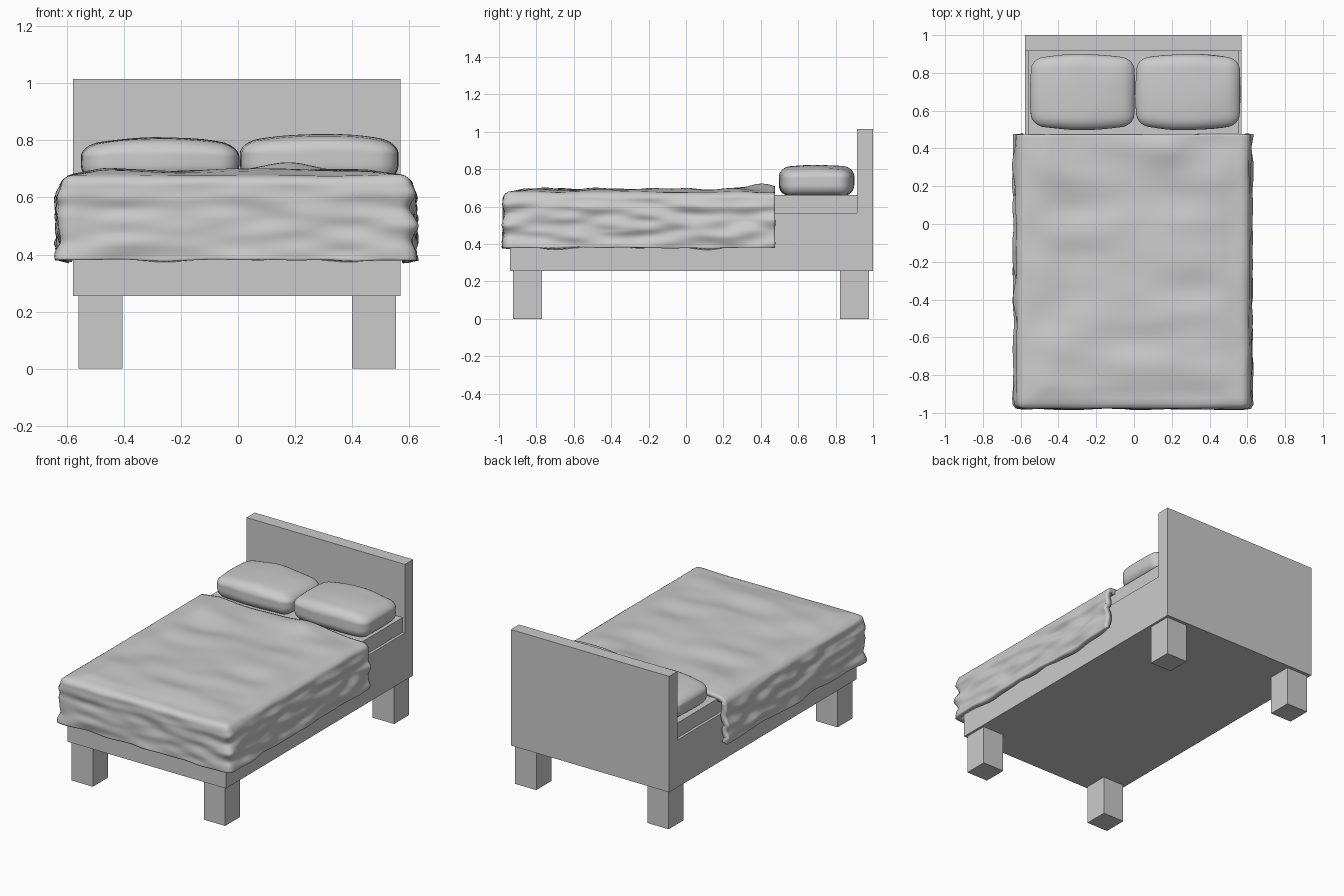
import bpy, bmesh, math
from mathutils import Vector, noise

if "Cube" in bpy.data.objects:
    bpy.data.objects.remove(bpy.data.objects["Cube"])

CX = -0.004  # bed centre line


def add_object(name, bm):
    bmesh.ops.recalc_face_normals(bm, faces=bm.faces[:])
    me = bpy.data.meshes.new(name)
    bm.to_mesh(me)
    bm.free()
    ob = bpy.data.objects.new(name, me)
    bpy.context.collection.objects.link(ob)
    return ob


def box(name, lo, hi):
    lo, hi = Vector(lo), Vector(hi)
    bm = bmesh.new()
    bmesh.ops.create_cube(bm, size=1)
    for v in bm.verts:
        v.co = Vector(lo[i] + (v.co[i] + 0.5) * (hi[i] - lo[i]) for i in range(3))
    return add_object(name, bm)


def rounded_box(lo, hi, r, cuts):
    """Finely divided box with rounded edges, as bmesh."""
    lo, hi = Vector(lo), Vector(hi)
    mid, half = (lo + hi) / 2, (hi - lo) / 2
    bm = bmesh.new()
    bmesh.ops.create_cube(bm, size=2)
    bmesh.ops.subdivide_edges(bm, edges=bm.edges[:], cuts=cuts, use_grid_fill=True)
    for v in bm.verts:
        p = Vector(v.co[i] * half[i] for i in range(3))
        core = Vector(max(r - half[i], min(half[i] - r, p[i])) for i in range(3))
        v.co = mid + core + (p - core).normalized() * r
    return bm


def smooth(ob):
    for p in ob.data.polygons:
        p.use_smooth = True


# Wooden frame, headboard and mattress
box("bed_frame", (-0.578, -0.94, 0.255), (0.57, 0.99, 0.565))
box("headboard", (-0.578, 0.915, 0.255), (0.57, 1.0, 1.015))
box("mattress", (-0.56, -0.92, 0.565), (0.552, 0.915, 0.662))

# Four square legs
for side, x in (("left", -0.56), ("right", 0.40)):
    for end, y in (("front", -0.925), ("back", 0.824)):
        box(f"{end}_{side}_leg", (x, y, 0), (x + 0.155, y + 0.155, 0.256))

# Draped blanket: rounded box, open at the bottom and head end, then wrinkled
bm = rounded_box((-0.618, -0.978, 0.2), (0.608, 0.65, 0.677), 0.035, 60)
for co, no in (((0, 0, 0.38), (0, 0, -1)), ((0, 0.475, 0), (0, 1, 0))):
    bmesh.ops.bisect_plane(bm, geom=bm.verts[:] + bm.edges[:] + bm.faces[:],
                           plane_co=co, plane_no=no, clear_outer=True)
bm.normal_update()
for v in bm.verts:
    x, y, z = v.co
    n = v.normal.copy()
    if n.z > 0.7:
        # gentle folds on top, with one raised fold by the pillows
        edge = min(1, (0.61 - abs(x - CX)) / 0.15, (y + 0.98) / 0.12)
        fold = 0.012 + 0.022 * noise.noise(Vector((x * 3, y * 6, 1.3)))
        fold += 0.035 * math.exp(-((x - 0.18) / 0.13) ** 2 - ((y - 0.41) / 0.1) ** 2)
        v.co.z += max(0, edge) * fold
    else:
        # long horizontal creases round the sides
        drop = min(1, max(0, (0.677 - z) / 0.08))
        amount = 0.012 if n.y < -0.7 else 0.026
        crease = noise.noise(Vector((x * 5, y * 5, z * 17)))
        bias = 0.0 if n.y < -0.7 else 0.012
        v.co.x += n.x * drop * (bias + amount * crease)
        v.co.y += min(0, n.y) * drop * amount * crease
        if z < 0.39:
            v.co.z += 0.006 * noise.noise(Vector((x * 6, y * 6, 4)))
blanket = add_object("blanket", bm)
mod = blanket.modifiers.new("thickness", "SOLIDIFY")
mod.thickness = 0.035
mod.offset = -1
smooth(blanket)

# Two plump pillows with bowed sides
for name, x0, top in (("left_pillow", -0.55, 0.812), ("right_pillow", 0.008, 0.823)):
    lo, hi = Vector((x0, 0.497, 0.657)), Vector((x0 + 0.555, 0.9, top))
    mid, half = (lo + hi) / 2, (hi - lo) / 2
    bm = rounded_box(lo, hi, 0.06, 20)
    for v in bm.verts:
        u, w, t = ((v.co[i] - mid[i]) / half[i] for i in range(3))
        v.co.y = mid.y + w * half.y * (1 - 0.13 * u * u)
        v.co.x = mid.x + u * half.x * (1 - 0.03 * w * w)
        if t > 0:
            v.co.z -= t * (0.028 * u * u + 0.012 * w * w)
        v.co += Vector((1, 1, 1)) * 0.003 * noise.noise(v.co * 7)
    smooth(add_object(name, bm))
